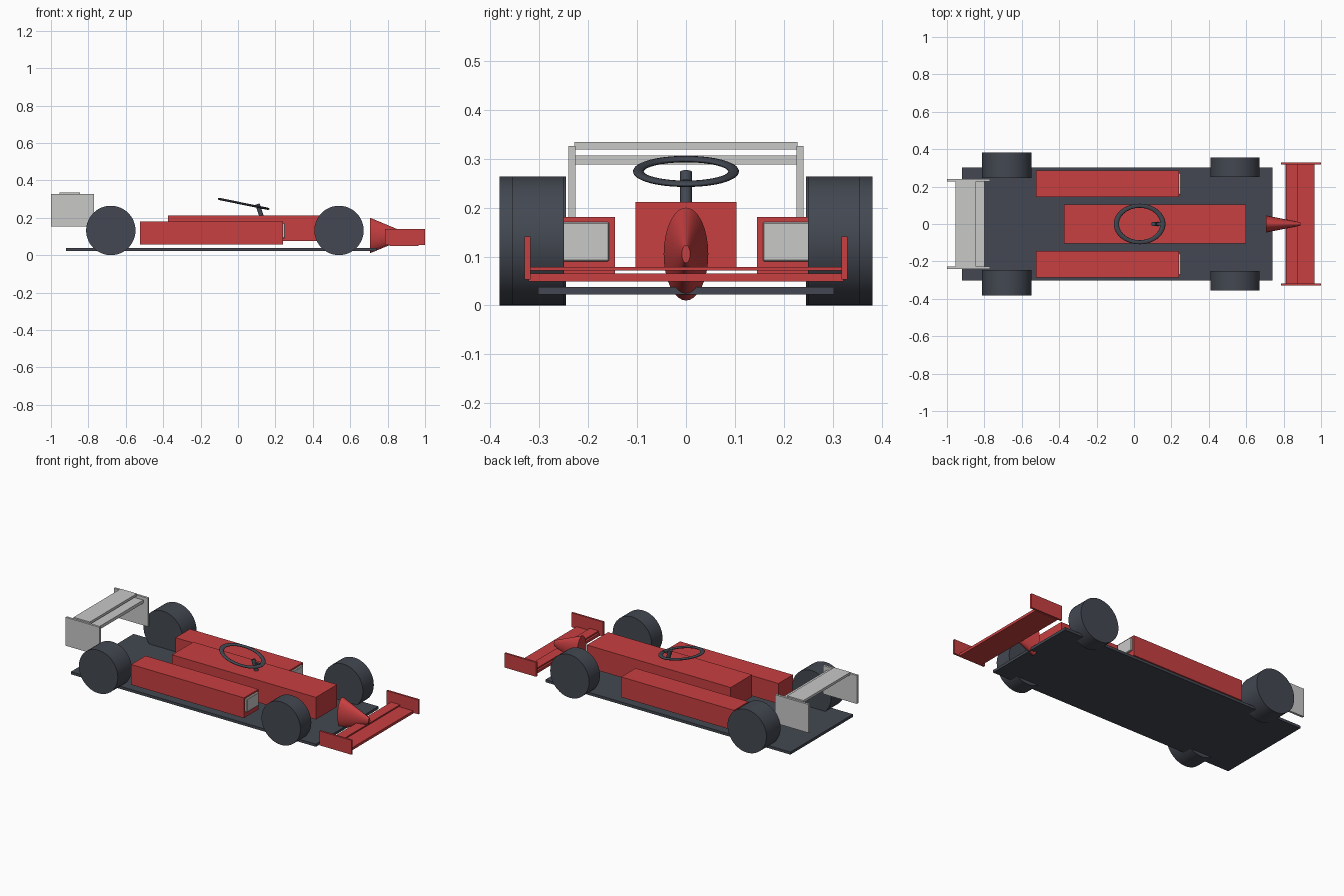
import bpy
from math import radians
from mathutils import Vector

cube = bpy.data.objects.get("Cube")
if cube:
    bpy.data.objects.remove(cube, do_unlink=True)


def make_material(name, rgb):
    mat = bpy.data.materials.new(name)
    mat.use_nodes = True
    color = (*rgb, 1.0)
    mat.diffuse_color = color
    mat.node_tree.nodes["Principled BSDF"].inputs["Base Color"].default_value = color
    return mat


red = make_material("body red", (0.58, 0.05, 0.053))
dark = make_material("dark rubber", (0.056, 0.064, 0.082))
grey = make_material("light grey", (0.58, 0.58, 0.575))


def finish(name, mat):
    obj = bpy.context.object
    obj.name = name
    obj.data.materials.append(mat)
    return obj


def box(name, mat, xs, ys, zs):
    """Box given by its (low, high) limits on each axis."""
    spans = (xs, ys, zs)
    bpy.ops.mesh.primitive_cube_add(size=1, location=[(a + b) / 2 for a, b in spans])
    obj = finish(name, mat)
    obj.scale = [abs(b - a) for a, b in spans]
    bpy.ops.object.transform_apply(location=False, rotation=False)
    return obj


def wheel(name, x, y_inner, y_outer, radius=0.132):
    bpy.ops.mesh.primitive_cylinder_add(
        vertices=48, radius=radius, depth=abs(y_outer - y_inner),
        location=(x, (y_inner + y_outer) / 2, radius), rotation=(radians(90), 0, 0))
    obj = finish(name, dark)
    bpy.ops.object.shade_smooth_by_angle(angle=radians(30))
    return obj


# Floor and central body
box("floor", dark, (-0.92, 0.74), (-0.303, 0.303), (0.022, 0.038))
box("central_body", red, (-0.375, 0.6), (-0.103, 0.103), (0.075, 0.211))

# Parts repeated on both sides
for side, s in (("near", -1), ("far", 1)):
    wheel("rear_wheel_" + side, -0.68, s * 0.245, s * 0.381)
    wheel("front_wheel_" + side, 0.54, s * 0.25, s * 0.355)
    box("sidepod_" + side, red, (-0.525, 0.24), (s * 0.145, s * 0.285), (0.057, 0.181))
    intake = box("intake_" + side, grey, (0.23, 0.252), (s * 0.157, s * 0.273), (0.09, 0.171))
    bevel = intake.modifiers.new("soft edges", 'BEVEL')
    bevel.width = 0.003
    box("front_endplate_" + side, red, (0.785, 1.0), (s * 0.318, s * 0.33), (0.053, 0.141))
    box("rear_endplate_" + side, grey, (-1.0, -0.77), (s * 0.226, s * 0.24), (0.152, 0.326))

# Wing planes between the endplates
box("front_wing_main", red, (0.81, 0.965), (-0.322, 0.322), (0.049, 0.065))
box("front_wing_flap", red, (0.815, 0.875), (-0.32, 0.32), (0.071, 0.079))
box("rear_wing_main", grey, (-0.955, -0.845), (-0.228, 0.228), (0.319, 0.334))
box("rear_wing_flap", grey, (-0.86, -0.8), (-0.228, 0.228), (0.288, 0.307))

# Nose: tall elliptical cone with a blunt tip
bpy.ops.mesh.primitive_cone_add(vertices=32, radius1=0.095, radius2=0.018, depth=0.185,
                                location=(0.798, 0, 0.105), rotation=(0, radians(90), 0))
nose = finish("nose_cone", red)
nose.scale.y = 0.48
bpy.ops.object.shade_smooth_by_angle(angle=radians(30))

# Steering wheel: flattened oval ring, tipped forward
bpy.ops.mesh.primitive_torus_add(major_radius=0.0975, minor_radius=0.011,
                                 major_segments=48, minor_segments=12,
                                 location=(0.03, 0, 0.274), rotation=(0, radians(11.5), 0))
ring = finish("steering_wheel", dark)
ring.scale = (1.3, 1, 0.55)
bpy.ops.object.shade_smooth_by_angle(angle=radians(40))

# Steering column
low, high = Vector((0.13, 0, 0.195)), Vector((0.104, 0, 0.273))
axis = high - low
bpy.ops.mesh.primitive_cylinder_add(vertices=24, radius=0.012, depth=axis.length,
                                    location=(low + high) / 2,
                                    rotation=axis.to_track_quat('Z', 'Y').to_euler())
finish("steering_column", dark)
bpy.ops.object.shade_smooth_by_angle(angle=radians(30))

# Short spoke joining the column to the ring
box("steering_spoke", dark, (0.1, 0.15), (-0.007, 0.007), (0.248, 0.257))
